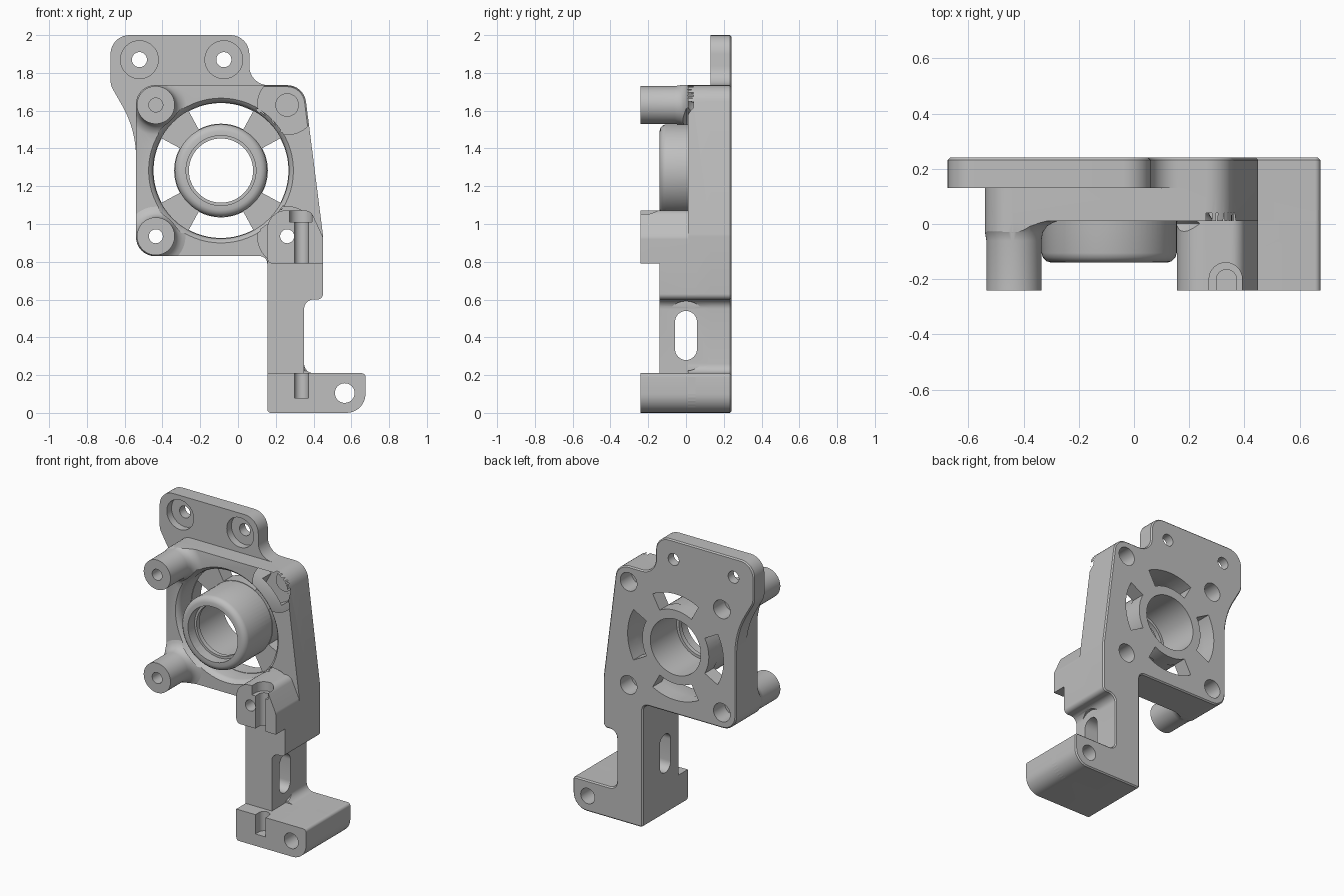
import bpy, bmesh
from math import sin, cos, pi, tan, radians
from mathutils import Vector

if "Cube" in bpy.data.objects:
    bpy.data.objects.remove(bpy.data.objects["Cube"])

grey = bpy.data.materials.new("plain_grey")
grey.use_nodes = True
grey.diffuse_color = (0.52, 0.52, 0.52, 1)
grey.node_tree.nodes["Principled BSDF"].inputs["Base Color"].default_value = (0.52, 0.52, 0.52, 1)


def finish(bm, name):
    bmesh.ops.remove_doubles(bm, verts=bm.verts, dist=1e-5)
    bmesh.ops.recalc_face_normals(bm, faces=bm.faces)
    mesh = bpy.data.meshes.new(name)
    bm.to_mesh(mesh)
    bm.free()
    mesh.materials.append(grey)
    obj = bpy.data.objects.new(name, mesh)
    bpy.context.collection.objects.link(obj)
    return obj


def rounded(corners, steps=8):
    """Outline from (a, b, radius) corners, each corner replaced by an arc."""
    out = []
    for i, (a, b, r) in enumerate(corners):
        p = Vector((a, b))
        if r == 0:
            out.append(p)
            continue
        u = (Vector(corners[i - 1][:2]) - p).normalized()
        v = (Vector(corners[(i + 1) % len(corners)][:2]) - p).normalized()
        half = u.angle(v) / 2
        centre = p + (u + v).normalized() * r / sin(half)
        start = p + u * r / tan(half) - centre
        end = p + v * r / tan(half) - centre
        sweep = start.angle_signed(end)
        for k in range(steps + 1):
            t = -sweep * k / steps
            out.append(centre + Vector((start.x * cos(t) - start.y * sin(t),
                                        start.x * sin(t) + start.y * cos(t))))
    clean = []
    for p in out:
        if not clean or (p - clean[-1]).length > 1e-4:
            clean.append(p)
    if (clean[0] - clean[-1]).length < 1e-4:
        clean.pop()
    return clean


def prism(name, outline, h0, h1, axis="y", back_chamfer=0):
    place = {"y": lambda a, b, h: (a, h, b),
             "x": lambda a, b, h: (h, a, b),
             "z": lambda a, b, h: (a, b, h)}[axis]
    bm = bmesh.new()
    lo = [bm.verts.new(place(a, b, h0)) for a, b in outline]
    hi = [bm.verts.new(place(a, b, h1)) for a, b in outline]
    bm.faces.new(lo)
    back = bm.faces.new(hi)
    for i in range(len(lo)):
        bm.faces.new((lo[i - 1], lo[i], hi[i], hi[i - 1]))
    bmesh.ops.recalc_face_normals(bm, faces=bm.faces)
    if back_chamfer:
        bmesh.ops.bevel(bm, geom=list(back.edges), offset=back_chamfer, segments=1,
                        profile=0.5, affect="EDGES")
    return finish(bm, name)


def slot(name, a0, a1, b0, b1, h0, h1, axis):
    r = min(a1 - a0, b1 - b0) / 2
    corners = [(a0, b0, r), (a1, b0, r), (a1, b1, r), (a0, b1, r)]
    return prism(name, rounded(corners), h0, h1, axis)


def disc(name, x, z, r, y0, y1):
    ring = [(x + r * cos(2 * pi * k / 48), z + r * sin(2 * pi * k / 48)) for k in range(48)]
    return prism(name, ring, y0, y1)


def lathe(name, x, z, profile):
    """Closed (radius, y) profile turned about a front-to-back axis."""
    bm = bmesh.new()
    verts = [bm.verts.new((x + r, y, z)) for r, y in profile]
    edges = [bm.edges.new((verts[i], verts[i + 1])) for i in range(len(verts) - 1)]
    bmesh.ops.spin(bm, geom=verts + edges, cent=(x, 0, z), axis=(0, 1, 0),
                   angle=2 * pi, steps=64)
    return finish(bm, name)


def combine(target, tool, how, keep=False):
    mod = target.modifiers.new("bool", "BOOLEAN")
    mod.operation, mod.object, mod.solver = how, tool, "EXACT"
    bpy.context.view_layer.objects.active = target
    bpy.ops.object.modifier_apply(modifier=mod.name)
    if not keep:
        bpy.data.objects.remove(tool)


def add(tool):
    combine(bracket, tool, "UNION")


def cut(tool):
    combine(bracket, tool, "DIFFERENCE")


hub_x, hub_z = -0.09, 1.283
posts = [(x, z) for x in (-0.435, 0.26) for z in (0.935, 1.63)]

# Silhouettes: shared lower edge, with and without the top flange
lower = [(-0.54, 0.83, 0.1), (0.155, 0.83, 0.04), (0.155, 0, 0.02), (0.675, 0, 0.1),
         (0.675, 0.21, 0.02), (0.35, 0.21, 0.05), (0.35, 0.6, 0.05), (0.45, 0.6, 0.03),
         (0.45, 0.94, 0.1), (0.349, 1.735, 0.1)]
flange = [(0.06, 1.735, 0.1), (0.06, 2, 0.1), (-0.675, 2, 0.1), (-0.675, 1.735, 0.1),
          (-0.54, 1.5, 0.55)]
body_outline = rounded(lower + [(-0.54, 1.735, 0.1)])

# Back plate with flange, then the thicker body in front of it
bracket = prism("motor_bracket", rounded(lower + flange), 0.13, 0.24, back_chamfer=0.008)
add(prism("body", body_outline, 0.01, 0.15))

# Round recess with softened lip
recess = lathe("recess", hub_x, hub_z, [(0, -0.4), (0.362, -0.4), (0.362, -0.03),
                                        (0.392, 0.002), (0.375, 0.018), (0.365, 0.03),
                                        (0.36, 0.047), (0.36, 0.143), (0, 0.143)])
combine(bracket, recess, "DIFFERENCE", keep=True)

# Four vent windows leaving diagonal spokes
for quarter in range(4):
    angles = [quarter * pi / 2 + radians(-28.5 + 57 * k / 16) for k in range(17)]
    arc = [(hub_x + 0.357 * cos(t), hub_z + 0.357 * sin(t)) for t in angles]
    arc += [(hub_x + 0.248 * cos(t), hub_z + 0.248 * sin(t)) for t in reversed(angles)]
    cut(prism("window", arc, 0.1, 0.3))

# Bearing hub with rounded nose, bored with an inner lip
add(lathe("hub", hub_x, hub_z, [(0, -0.14), (0.21, -0.14), (0.226, -0.135), (0.24, -0.121),
                                (0.245, -0.105), (0.245, 0.2), (0, 0.2)]))
cut(lathe("bore", hub_x, hub_z, [(0, -0.3), (0.185, -0.3), (0.185, -0.07), (0.17, -0.07),
                                 (0.17, -0.04), (0.188, -0.04), (0.188, 0.3), (0, 0.3)]))

# Leg, foot and clamp block
add(prism("leg", rounded([(0.155, 0.1, 0), (0.35, 0.1, 0), (0.35, 0.6, 0.05),
                          (0.45, 0.6, 0.03), (0.45, 0.85, 0), (0.155, 0.85, 0)]), -0.14, 0.05))
add(prism("foot", rounded([(0.155, 0, 0.02), (0.675, 0, 0.1), (0.675, 0.21, 0.02),
                           (0.155, 0.21, 0)]), -0.24, 0.05))
block = prism("clamp_block", rounded([(0.155, 0.79, 0.03), (0.45, 0.79, 0), (0.45, 0.93, 0.05),
                                      (0.385, 1.072, 0.05), (0.155, 1.072, 0.1)]), -0.24, 0.06)
combine(block, recess, "DIFFERENCE", keep=True)
add(block)

# Posts flaring into the body, trimmed to its outline and clear of the recess
trim = prism("trim", body_outline, -0.5, 0.5)
for x, z in posts:
    post = lathe("post", x, z, [(0, -0.24), (0.1, -0.24), (0.1, -0.06), (0.105, -0.03),
                                (0.12, -0.008), (0.14, 0.004), (0.165, 0.013),
                                (0.165, 0.04), (0, 0.04)])
    combine(post, trim, "INTERSECT", keep=True)
    combine(post, recess, "DIFFERENCE", keep=True)
    add(post)
for helper in (trim, recess):
    bpy.data.objects.remove(helper)

# Screw holes
for x, z in posts:
    cut(disc("post_hole", x, z, 0.037, -0.3, 0.3))
    cut(disc("post_counterbore", x, z, 0.062, 0.12, 0.3))
for x in (-0.522, -0.075):
    cut(disc("flange_hole", x, 1.87, 0.04, 0, 0.3))
    cut(disc("flange_counterbore", x, 1.87, 0.1, 0, 0.18))
cut(disc("foot_hole", 0.565, 0.105, 0.052, -0.3, 0.3))

# Clamp screw groove and head pocket, open to the front
cut(slot("clamp_groove", 0.298, 0.372, -0.4, -0.165, 0.08, 1.02, "z"))
cut(slot("clamp_pocket", 0.272, 0.392, -0.4, -0.14, 1.01, 1.2, "z"))

# Adjusting slot through the leg with washer clearance
cut(slot("leg_slot", -0.058, 0.058, 0.28, 0.54, 0, 0.6, "x"))
cut(slot("washer_clearance", -0.11, 0.11, 0.222, 0.592, 0.351, 0.6, "x"))

bpy.ops.object.select_all(action="DESELECT")
bracket.select_set(True)
bpy.context.view_layer.objects.active = bracket
bpy.ops.object.shade_smooth_by_angle(angle=radians(30))
